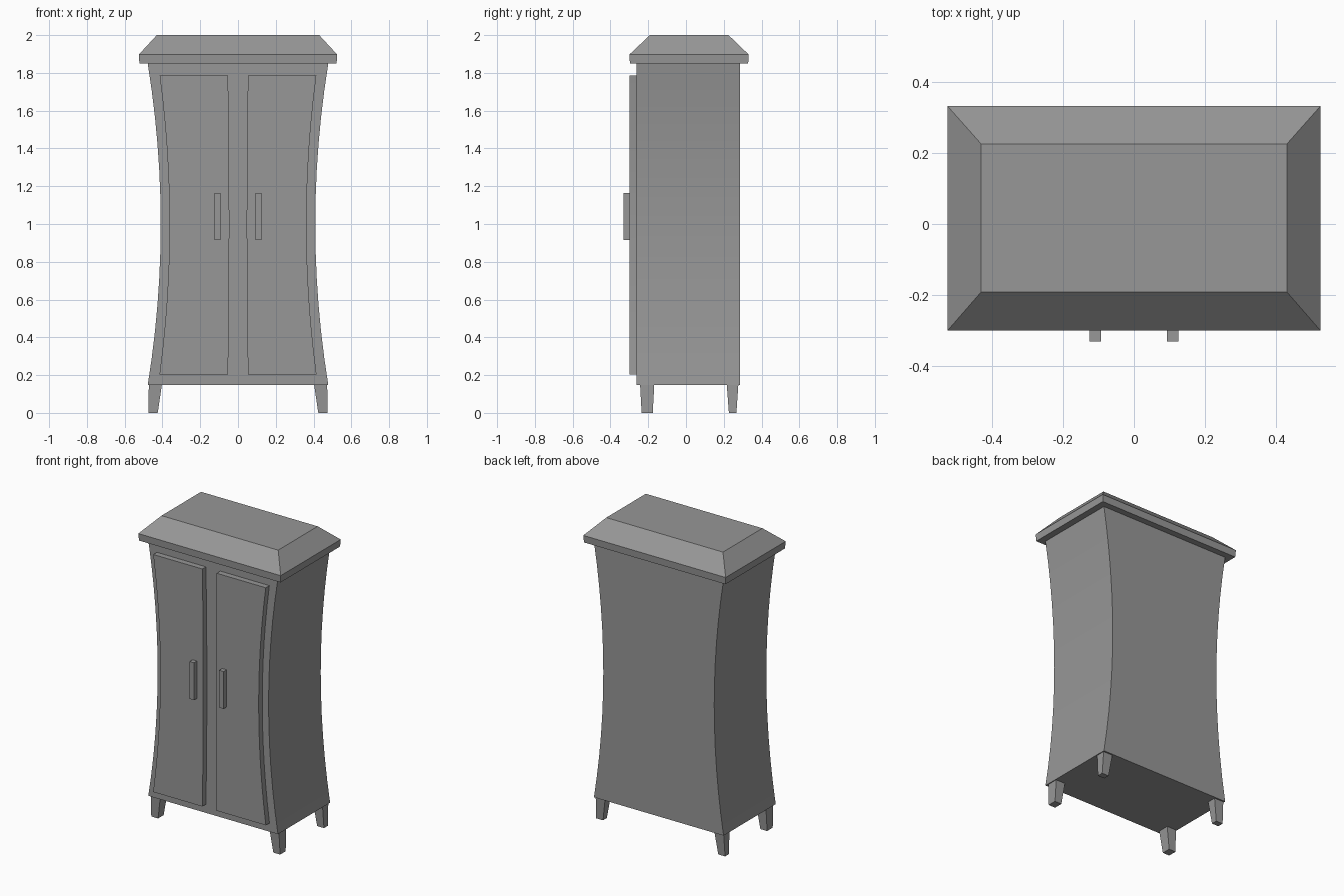
import bpy
import bmesh

# Remove the default cube
if "Cube" in bpy.data.objects:
    bpy.data.objects.remove(bpy.data.objects["Cube"], do_unlink=True)

GREY = (0.31, 0.31, 0.31, 1)
mat = bpy.data.materials.new("grey wood")
mat.use_nodes = True
mat.diffuse_color = GREY
mat.node_tree.nodes["Principled BSDF"].inputs["Base Color"].default_value = GREY

BASE, TOP, FRONT, BACK = 0.147, 1.85, -0.262, 0.287


def loft(name, levels, smooth=False):
    """Stack rectangles (x0, x1, y0, y1, z) into one closed solid."""
    bm = bmesh.new()
    rings = [[bm.verts.new(p) for p in
              ((x0, y0, z), (x1, y0, z), (x1, y1, z), (x0, y1, z))]
             for x0, x1, y0, y1, z in levels]
    bm.faces.new(rings[0][::-1])
    bm.faces.new(rings[-1])
    for low, high in zip(rings, rings[1:]):
        for i in range(4):
            j = (i + 1) % 4
            bm.faces.new((low[i], low[j], high[j], high[i]))
    bmesh.ops.recalc_face_normals(bm, faces=bm.faces)
    mesh = bpy.data.meshes.new(name)
    bm.to_mesh(mesh)
    bm.free()
    mesh.materials.append(mat)
    obj = bpy.data.objects.new(name, mesh)
    bpy.context.collection.objects.link(obj)
    if smooth:
        bpy.ops.object.select_all(action="DESELECT")
        obj.select_set(True)
        bpy.context.view_layer.objects.active = obj
        bpy.ops.object.shade_smooth_by_angle()
    return obj


def half_width(z):
    """Waisted outline of the cabinet, narrowest at mid height."""
    t = 2 * (z - BASE) / (TOP - BASE) - 1
    return 0.409 + 0.069 * t * t


def heights(low, high, steps=12):
    return [low + (high - low) * i / steps for i in range(steps + 1)]


# Cabinet body
loft("cabinet_body", [(-half_width(z), half_width(z), FRONT, BACK, z)
                      for z in heights(BASE, TOP)], True)

# Overhanging top with sloping sides
loft("cornice_roof", [(-0.522, 0.522, -0.297, 0.329, TOP),
                      (-0.525, 0.525, -0.3, 0.332, 1.897),
                      (-0.43, 0.43, -0.191, 0.225, 2.0)])

for side, s in (("left", 1), ("right", -1)):
    # Door following the waisted outline
    loft(side + "_door", [(s * 0.113 * half_width(z), s * 0.886 * half_width(z),
                           -0.3, FRONT + 0.002, z)
                          for z in heights(0.204, 1.787)], True)
    # Handle
    loft(side + "_handle", [(s * 0.093, s * 0.125, -0.331, -0.298, z)
                            for z in (0.914, 1.163)])
    # Tapered legs
    loft(side + "_front_leg", [(s * 0.425, s * 0.475, -0.235, -0.176, 0),
                               (s * 0.403, s * 0.472, -0.243, -0.168, BASE + 0.002)])
    loft(side + "_back_leg", [(s * 0.425, s * 0.475, 0.227, 0.267, 0),
                              (s * 0.403, s * 0.472, 0.216, 0.277, BASE + 0.002)])
